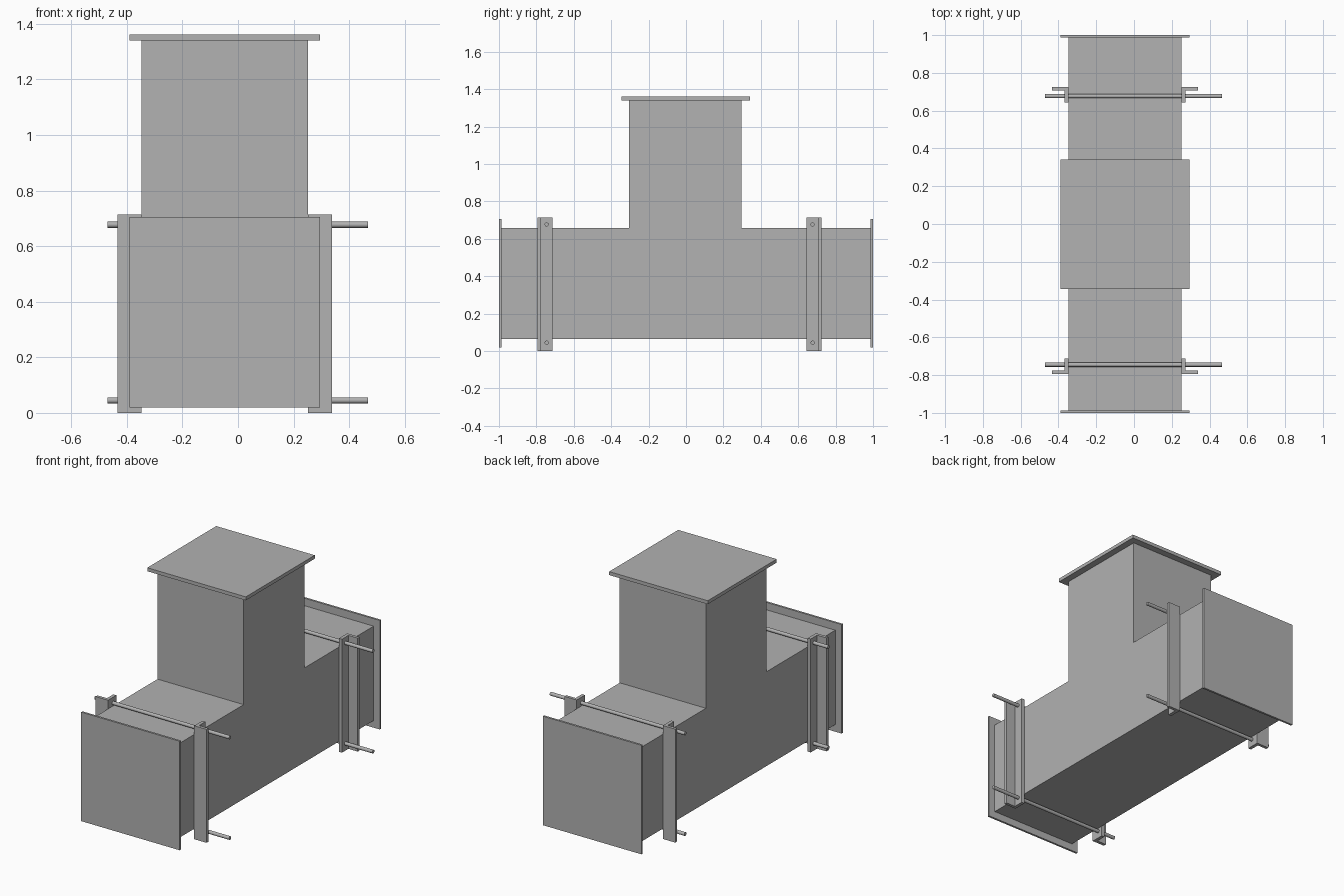
import bpy
import bmesh
import math

cube = bpy.data.objects.get("Cube")
if cube:
    bpy.data.objects.remove(cube, do_unlink=True)

GREY = (0.445, 0.445, 0.445, 1.0)
steel = bpy.data.materials.new("duct grey")
steel.use_nodes = True
steel.diffuse_color = GREY
steel.node_tree.nodes["Principled BSDF"].inputs["Base Color"].default_value = GREY


def extrude(name, outline, axis, start, end):
    """Extrude a flat outline along x, y or z; outline uses the other two axes in order."""
    def place(point, depth):
        co = list(point)
        co.insert("xyz".index(axis), depth)
        return co

    bm = bmesh.new()
    face = bm.faces.new([bm.verts.new(place(p, start)) for p in outline])
    side = bmesh.ops.extrude_face_region(bm, geom=[face])["geom"]
    for v in side:
        if isinstance(v, bmesh.types.BMVert):
            v.co["xyz".index(axis)] = end
    bmesh.ops.recalc_face_normals(bm, faces=bm.faces)
    mesh = bpy.data.meshes.new(name)
    bm.to_mesh(mesh)
    bm.free()
    mesh.materials.append(steel)
    obj = bpy.data.objects.new(name, mesh)
    bpy.context.collection.objects.link(obj)
    return obj


def rect(a0, a1, b0, b1):
    return [(a0, b0), (a1, b0), (a1, b1), (a0, b1)]


LEFT, RIGHT = 0.252, -0.347
BOTTOM, TOP, NECK = 0.065, 0.658, 1.34

# Tee-shaped duct
tee = [(-0.99, BOTTOM), (0.99, BOTTOM), (0.99, TOP), (0.298, TOP), (0.298, NECK),
       (-0.304, NECK), (-0.304, TOP), (-0.99, TOP)]
extrude("tee_duct", tee, "x", RIGHT, LEFT)

# Blanking plates on the three openings
extrude("top_plate", rect(-0.39, 0.295, -0.344, 0.341), "z", NECK, 1.362)
extrude("front_plate", rect(-0.39, 0.295, 0.02, 0.705), "y", -1.0, -0.987)
extrude("back_plate", rect(-0.39, 0.295, 0.02, 0.705), "y", 0.987, 1.0)

# Clamps: two angle bars and two threaded rods at each end
for end, flange_y, rod_y, sy in (("front", -0.795, -0.745, -1), ("back", 0.725, 0.677, 1)):
    for side, wall, sx in (("left", LEFT, 1), ("right", RIGHT, -1)):
        angle = [(0, 0), (0.086, 0), (0.086, 0.019), (0.021, 0.019), (0.021, 0.082), (0, 0.082)]
        outline = [(wall + sx * u, flange_y - sy * v) for u, v in angle]
        extrude(f"{end}_{side}_angle_bar", outline, "z", 0.0, 0.713)
    for level, z in (("lower", 0.045), ("upper", 0.677)):
        circle = [(rod_y + 0.011 * math.cos(i * math.tau / 16),
                   z + 0.011 * math.sin(i * math.tau / 16)) for i in range(16)]
        rod = extrude(f"{end}_{level}_rod", circle, "x", -0.47, 0.467)
        bpy.ops.object.select_all(action="DESELECT")
        rod.select_set(True)
        bpy.context.view_layer.objects.active = rod
        bpy.ops.object.shade_smooth_by_angle(angle=math.radians(35))
